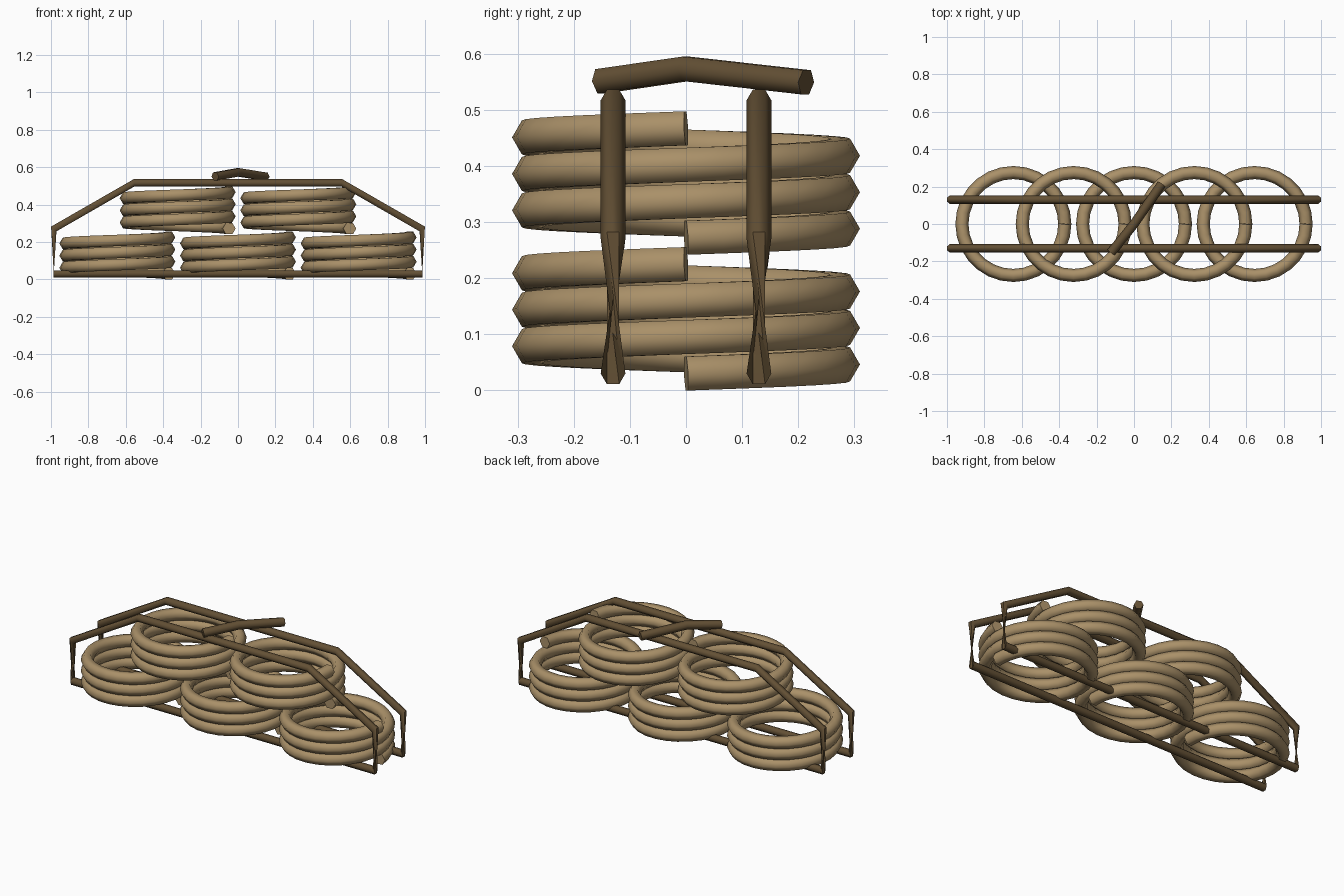
import bpy, bmesh
from math import cos, sin, pi, radians
from mathutils import Vector

if "Cube" in bpy.data.objects:
    bpy.data.objects.remove(bpy.data.objects["Cube"])


def material(name, color):
    m = bpy.data.materials.new(name)
    m.diffuse_color = color
    m.use_nodes = True
    m.node_tree.nodes["Principled BSDF"].inputs["Base Color"].default_value = m.diffuse_color
    return m


rope_mat = material("rope_tan", (0.40, 0.28, 0.14, 1))
frame_mat = material("dark_brown", (0.125, 0.08, 0.035, 1))


def tube(name, path, radius, mat, closed=False, sides=6):
    """Sweep a hexagon along a path, keeping one corner level."""
    pts = [Vector(p) for p in path]
    n = len(pts)
    bm = bmesh.new()
    rings = []
    for i, p in enumerate(pts):
        if closed:
            t = pts[(i + 1) % n] - pts[i - 1]
        else:
            t = pts[min(i + 1, n - 1)] - pts[max(i - 1, 0)]
        t.normalize()
        side = t.cross(Vector((0, 0, 1))).normalized()
        up = side.cross(t)
        rings.append([bm.verts.new(p + radius * (cos(2 * pi * k / sides) * side
                                                 + sin(2 * pi * k / sides) * up))
                      for k in range(sides)])
    for i in range(n if closed else n - 1):
        a, b = rings[i], rings[(i + 1) % n]
        for k in range(sides):
            j = (k + 1) % sides
            bm.faces.new((a[k], a[j], b[j], b[k]))
    if not closed:
        bm.faces.new(rings[0][::-1])
        bm.faces.new(rings[-1])
    bmesh.ops.recalc_face_normals(bm, faces=bm.faces[:])
    me = bpy.data.meshes.new(name)
    bm.to_mesh(me)
    bm.free()
    me.materials.append(mat)
    ob = bpy.data.objects.new(name, me)
    bpy.context.collection.objects.link(ob)
    bpy.context.view_layer.objects.active = ob
    ob.select_set(True)
    bpy.ops.object.shade_smooth_by_angle(angle=radians(65))
    ob.select_set(False)
    return ob


# Rope coils: three below, two stacked above the gaps
SEG, TURNS, R, PITCH = 28, 3, 0.275, 0.065


def coil(name, cx, z):
    path = [(cx + R * cos(2 * pi * i / SEG), R * sin(2 * pi * i / SEG), z + PITCH * i / SEG)
            for i in range(SEG * TURNS + 1)]
    tube(name, path, 0.035, rope_mat)


for i, x in enumerate((-0.645, 0, 0.645)):
    coil(f"lower_rope_coil_{i + 1}", x, 0.03)
for i, x in enumerate((-0.3225, 0.3225)):
    coil(f"upper_rope_coil_{i + 1}", x, 0.272)

# Two binding straps around the whole stack
half = [(0.555, 0.517), (0.985, 0.27), (0.985, 0.03)]
outline = half + [(-x, z) for x, z in reversed(half)]
for label, y in (("front", -0.13), ("back", 0.13)):
    tube(label + "_strap", [(x, y, z) for x, z in outline], 0.022, frame_mat, closed=True)

# Bent tie lying across the straps
tube("top_tie", [(-0.122, -0.152, 0.551), (0, 0, 0.573), (0.148, 0.214, 0.549)], 0.025, frame_mat)
